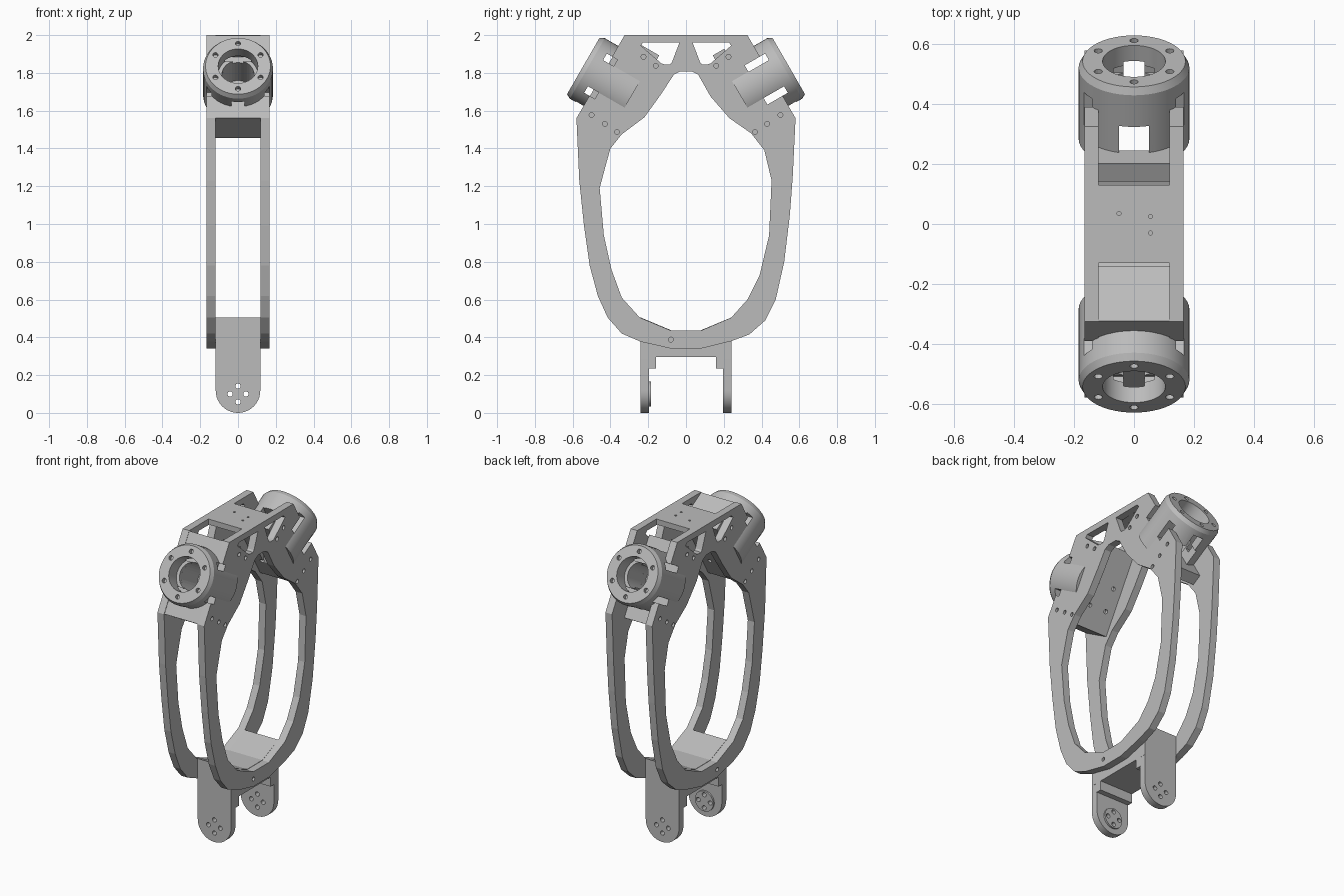
import bpy, bmesh, math
from mathutils import Matrix, Vector

old = bpy.data.objects.get("Cube")
if old:
    bpy.data.objects.remove(old)

grey = bpy.data.materials.new("plain grey")
grey.use_nodes = True
COL = (0.5, 0.5, 0.5, 1)
grey.diffuse_color = COL
grey.node_tree.nodes["Principled BSDF"].inputs["Base Color"].default_value = COL


def finish(name, bm):
    bmesh.ops.recalc_face_normals(bm, faces=bm.faces)
    me = bpy.data.meshes.new(name)
    bm.to_mesh(me)
    bm.free()
    ob = bpy.data.objects.new(name, me)
    bpy.context.collection.objects.link(ob)
    me.materials.append(grey)
    return ob


def prism(name, pts, x0, x1):
    """Extrude a (y, z) outline along x."""
    bm = bmesh.new()
    f = bm.faces.new([bm.verts.new((x0, y, z)) for y, z in pts])
    r = bmesh.ops.extrude_face_region(bm, geom=[f])
    vs = [v for v in r["geom"] if isinstance(v, bmesh.types.BMVert)]
    bmesh.ops.translate(bm, verts=vs, vec=(x1 - x0, 0, 0))
    return finish(name, bm)


def box(name, lo, hi, m=Matrix()):
    bm = bmesh.new()
    lo, hi = Vector(lo), Vector(hi)
    size = Matrix.Diagonal((*(hi - lo), 1))
    bmesh.ops.create_cube(bm, size=1, matrix=m @ Matrix.Translation((lo + hi) / 2) @ size)
    return finish(name, bm)


def rod(name, r, depth, m, seg=16):
    bm = bmesh.new()
    bmesh.ops.create_cone(bm, cap_ends=True, segments=seg, radius1=r, radius2=r, depth=depth, matrix=m)
    return finish(name, bm)


def lathe(name, prof, m, seg=48):
    """Closed (radius, height) profile revolved around local z."""
    bm = bmesh.new()
    rings = []
    for i in range(seg):
        a = 2 * math.pi * i / seg
        rings.append([bm.verts.new(m @ Vector((r * math.cos(a), r * math.sin(a), h))) for r, h in prof])
    n = len(prof)
    for i in range(seg):
        p, q = rings[i], rings[(i + 1) % seg]
        for j in range(n):
            k = (j + 1) % n
            bm.faces.new((p[j], p[k], q[k], q[j]))
    return finish(name, bm)


def cut(ob, *cutters):
    for c in cutters:
        mod = ob.modifiers.new("cut", 'BOOLEAN')
        mod.operation, mod.solver, mod.object = 'DIFFERENCE', 'EXACT', c
        bpy.context.view_layer.objects.active = ob
        bpy.ops.object.modifier_apply(modifier=mod.name)
        bpy.data.objects.remove(c)


def smooth(ob):
    bpy.ops.object.select_all(action='DESELECT')
    ob.select_set(True)
    bpy.context.view_layer.objects.active = ob
    bpy.ops.object.shade_smooth_by_angle(angle=math.radians(25))


ALONG_X = Matrix.Rotation(math.pi / 2, 4, 'Y')
ALONG_Y = Matrix.Rotation(math.pi / 2, 4, 'X')
IN, OUT = 0.119, 0.166

# Side plates: ring frame with a truss top
outer = [(-.325, 2), (-.58, 1.56), (-.565, 1.23), (-.54, .99), (-.51, .78), (-.467, .62), (-.415, .505),
         (-.34, .42), (-.24, .377), (-.077, .34), (.077, .34), (.24, .38), (.335, .415), (.42, .49),
         (.475, .6), (.52, .8), (.55, 1.05), (.565, 1.25), (.58, 1.56), (.325, 2)]
inner = [(-.077, .435), (-.245, .505), (-.34, .61), (-.395, .76), (-.435, .94), (-.457, 1.19), (-.425, 1.31),
         (-.4, 1.4), (-.34, 1.475), (-.22, 1.565), (-.13, 1.69), (-.065, 1.79), (-.03, 1.808), (.03, 1.808),
         (.065, 1.79), (.13, 1.675), (.23, 1.56), (.345, 1.48), (.415, 1.39), (.453, 1.23), (.44, .94),
         (.39, .73), (.325, .6), (.24, .505), (.077, .435)]
window = [(.035, 1.96), (.225, 1.962), (.24, 1.945), (.13, 1.85), (.115, 1.845), (.085, 1.845), (.075, 1.855)]
holes = [(.5, 1.577), (.43, 1.53), (.365, 1.487), (.225, 1.885), (.16, 1.838)]

# Socket frame: local z points out along the tilted axis, local y down the slant
base = Matrix(((1, 0, 0, 0), (0, .5, .866, .544), (0, -.866, .5, 1.836), (0, 0, 0, 1)))
ends = {"front": Matrix.Rotation(math.pi, 4, 'Z') @ base, "back": base}


def side_slots(m, end):
    deep = -.2 if end == "back" else -.14
    return [box("slot", (-.3, o - .02, deep), (.3, o + .02, -.075), m) for o in (-.1, .1)]


for side, s in (("left", 1), ("right", -1)):
    plate = prism(side + "_side_plate", outer, s * IN, s * OUT)
    cut(plate, prism("opening", inner, -.3, .3))
    for e in (-1, 1):
        cut(plate, prism("window", [(e * y, z) for y, z in window], -.3, .3))
        for y, z in holes:
            cut(plate, rod("hole", .013, .03, Matrix.Translation((s * OUT, e * y, z)) @ ALONG_X, 12))
    cut(plate, rod("hole", .013, .03, Matrix.Translation((s * OUT, -.08, .388)) @ ALONG_X, 12))
    for end, m in ends.items():
        cut(plate, *side_slots(m, end))

# Top bridge joining the plates
bridge = box("top_bridge", (-OUT, -.13, 1.965), (OUT, .13, 2))
for x, y in ((-.05, .035), (.055, .025), (.055, -.03)):
    cut(bridge, rod("hole", .007, .1, Matrix.Translation((x, y, 2)), 10))

for end, m in ends.items():
    # Slanted mounting block between the plates
    top = -.11 if end == "front" else -.25
    block = box(end + "_mount_block", (-IN, -.25, -.32), (IN, .255, top), m)
    cut(block, rod("bore", .085, .3, m @ Matrix.Translation((0, 0, -.15)), 32))
    for x in (-.06, .06):
        for y in (-.02, .12):
            cut(block, rod("hole", .013, .04, m @ Matrix.Translation((x, y, -.32)), 12))
    # Round socket with stepped bore and chamfered rim
    prof = [(.105, 0), (.172, 0), (.185, -.025), (.185, -.3), (.085, -.3), (.085, -.09), (.105, -.09)]
    socket = lathe(end + "_socket", prof, m)
    for i in range(6):
        a = math.pi * (i / 3 + .5)
        p = Matrix.Translation((.138 * math.cos(a), .138 * math.sin(a), 0))
        cut(socket, rod("screw_hole", .014, .05, m @ p, 12))
    cut(socket, *side_slots(m, end))
    cut(socket, box("drain", (-.035, .05, -.16), (.035, .3, -.06), m))
    if end == "back":
        cut(socket, box("notch", (-.05, -.3, -.4), (.05, .3, -.147), m))
        cut(block, box("gap", (-.05, .245, 1), (.05, .33, 2.2)))
    smooth(socket)

# Curved cradle across the bottom of the ring
prism("bottom_cradle", [(-.24, .505), (-.077, .437), (.077, .437), (.24, .505), (.24, .295), (-.24, .295)], -IN, IN)

# Clamp legs with rounded ends and pads
arc = [(.118 * math.cos(a), .118 + .118 * math.sin(a))
       for a in (math.pi + math.pi * i / 20 for i in range(21))]
for end, s in (("front", -1), ("back", 1)):
    bm = bmesh.new()
    f = bm.faces.new([bm.verts.new((x, s * .195, z)) for x, z in [(-.118, .4)] + arc + [(.118, .4)]])
    r = bmesh.ops.extrude_face_region(bm, geom=[f])
    bmesh.ops.translate(bm, verts=[v for v in r["geom"] if isinstance(v, bmesh.types.BMVert)], vec=(0, s * .045, 0))
    leg = finish(end + "_leg", bm)
    for i in range(4):
        a = i * math.pi / 2
        p = Matrix.Translation((.042 * math.cos(a), s * .22, .1 + .042 * math.sin(a)))
        cut(leg, rod("hole", .014, .2, p @ ALONG_Y, 14))
    smooth(leg)
    ys = sorted((s * .16, s * .2))
    box(end + "_leg_step", (-IN, ys[0], .235), (IN, ys[1], .3))
pad = rod("front_leg_pad", .065, .012, Matrix.Translation((0, -.19, .1)) @ ALONG_Y, 32)
for i in range(4):
    a = i * math.pi / 2
    p = Matrix.Translation((.042 * math.cos(a), -.19, .1 + .042 * math.sin(a)))
    cut(pad, rod("hole", .014, .1, p @ ALONG_Y, 14))
smooth(pad)
